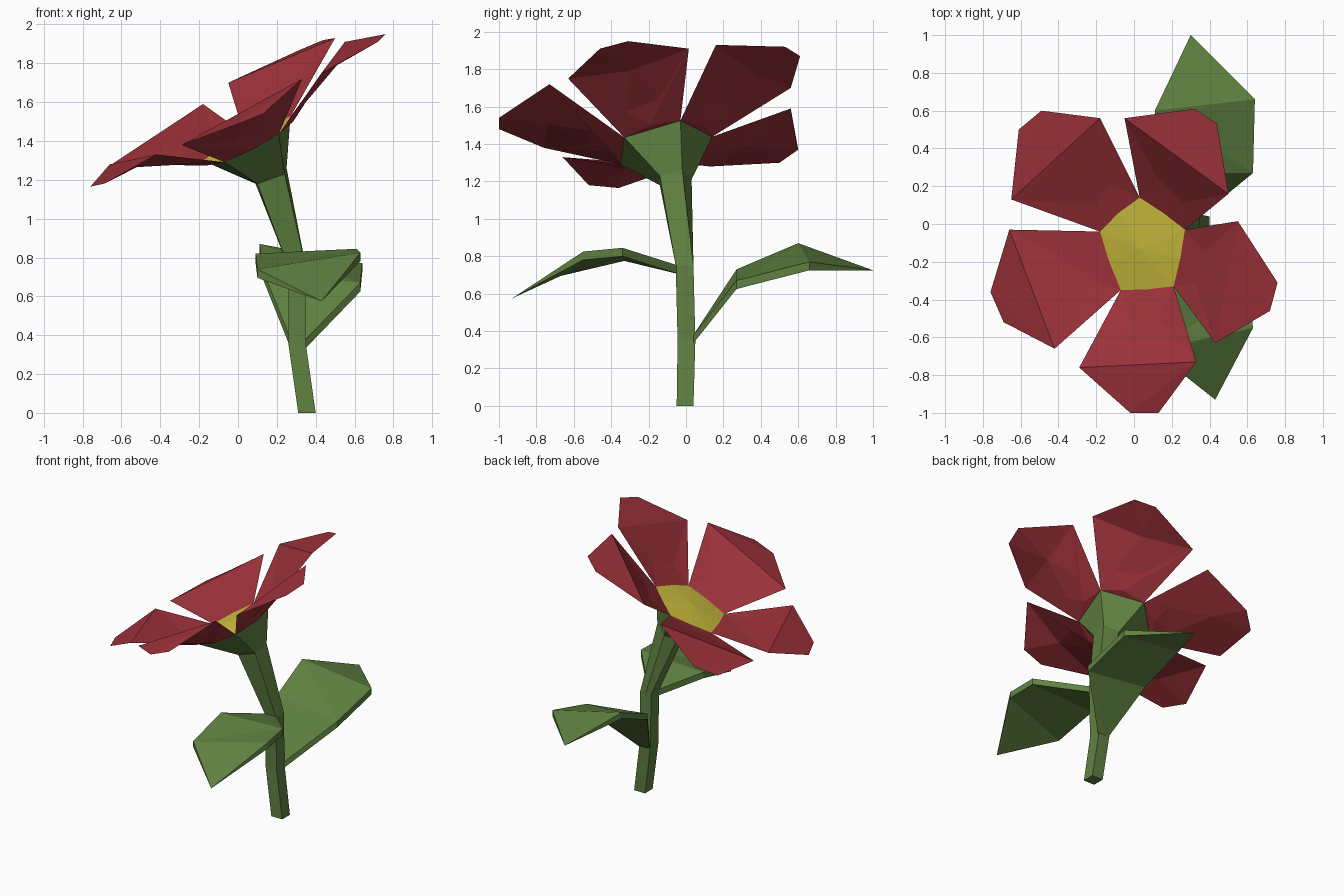
import bpy
import bmesh
from mathutils import Vector

cube = bpy.data.objects.get("Cube")
if cube:
    bpy.data.objects.remove(cube, do_unlink=True)


def make_material(name, red, green, blue):
    material = bpy.data.materials.new(name)
    material.use_nodes = True
    color = (red, green, blue, 1)
    material.diffuse_color = color
    for node in material.node_tree.nodes:
        if node.type == "BSDF_PRINCIPLED":
            node.inputs["Base Color"].default_value = color
    return material


def build(name, material, triangles):
    """Make a flat-shaded object from polygons given as lists of points."""
    bm = bmesh.new()
    for polygon in triangles:
        bm.faces.new([bm.verts.new(point) for point in polygon])
    bmesh.ops.remove_doubles(bm, verts=bm.verts, dist=0.0005)
    bmesh.ops.recalc_face_normals(bm, faces=bm.faces)
    mesh = bpy.data.meshes.new(name)
    bm.to_mesh(mesh)
    bm.free()
    mesh.materials.append(material)
    obj = bpy.data.objects.new(name, mesh)
    bpy.context.scene.collection.objects.link(obj)
    return obj


def fan(hub, outline, closed=True):
    """Triangles from a hub point to each edge of an outline."""
    count = len(outline) if closed else len(outline) - 1
    return [(hub, outline[i], outline[(i + 1) % len(outline)]) for i in range(count)]


def bridge(lower, upper):
    """Quads joining two rings with the same number of points."""
    count = len(lower)
    return [(lower[i], lower[(i + 1) % count], upper[(i + 1) % count], upper[i])
            for i in range(count)]


petal_red = make_material("petal red", 0.34, 0.032, 0.042)
leaf_green = make_material("leaf green", 0.115, 0.22, 0.053)
pollen_yellow = make_material("pollen yellow", 0.62, 0.53, 0.05)

# Tilted plane of the flower head
head_center = Vector((0.04, -0.13, 1.39))
head_normal = Vector((-0.5, -0.2, 1)).normalized()


def on_head(x, y):
    rise = 0.5 * (x - head_center.x) + 0.2 * (y - head_center.y)
    return Vector((x, y, head_center.z + rise))


# Corners lie between petals, bulges lie at the root of each petal
corners = [on_head(x, y) for x, y in
           [(0.27, -0.03), (0.21, -0.33), (-0.07, -0.35), (-0.18, -0.04), (0.03, 0.14)]]
bulges = []
for i, corner in enumerate(corners):
    middle = (corner + corners[(i + 1) % len(corners)]) / 2
    bulges.append(head_center + (middle - head_center) * 1.22)

# Flower centre: shallow ten-sided cone
rim = [point for pair in zip(corners, bulges) for point in pair]
build("flower_center", pollen_yellow, fan(head_center + head_normal * 0.02, rim))


# Stem: square lower rings running into the five-sided flower cup
def stem_ring(left, right, front, back, z):
    return [Vector(p) for p in
            [(right, back, z), (right, front, z), (left, front, z),
             (left, back, z), ((left + right) / 2, back, z)]]


stem_top = [Vector(p) for p in
            [(0.25, -0.02, 1.26), (0.24, -0.14, 1.23), (0.1, -0.14, 1.18),
             (0.09, -0.02, 1.18), (0.16, 0.03, 1.21)]]
rings = [stem_ring(0.31, 0.4, -0.05, 0.04, 0),
         stem_ring(0.26, 0.35, -0.045, 0.05, 0.35),
         stem_ring(0.26, 0.35, -0.055, 0.04, 0.75),
         stem_top]
stem_faces = [tuple(rings[0])]
for lower, upper in zip(rings, rings[1:]):
    stem_faces += bridge(lower, upper)
build("stem", leaf_green, stem_faces)
build("flower_cup", leaf_green, bridge(stem_top, corners))


# Petals: steep root panel, flatter tip panel, keeled underside
def petal(name, slot, *outer):
    start, end = corners[slot], corners[(slot + 1) % len(corners)]
    bulge = bulges[slot]
    side_a, tip_a, tip_b, side_b = [Vector(p) for p in outer]
    keel = (side_a + side_b) / 2 - head_normal * 0.045
    faces = fan(bulge, [start, side_a, side_b, end], closed=False)
    faces += [(side_a, tip_a, tip_b), (side_a, tip_b, side_b)]
    faces += fan(keel, [start, side_a, tip_a, tip_b, side_b, end])
    faces.append((start, bulge, end))
    build(name, petal_red, faces)


petal("left_petal", 0, (0.55, 0.015, 1.91), (0.76, -0.31, 1.95),
      (0.72, -0.46, 1.91), (0.43, -0.63, 1.75))
petal("front_petal", 1, (0.33, -0.73, 1.72), (0.13, -1, 1.54),
      (-0.02, -1, 1.48), (-0.29, -0.76, 1.38))
petal("right_petal", 2, (-0.42, -0.66, 1.33), (-0.69, -0.52, 1.18),
      (-0.76, -0.36, 1.165), (-0.66, -0.03, 1.28))
petal("back_right_petal", 3, (-0.65, 0.13, 1.28), (-0.61, 0.5, 1.3),
      (-0.49, 0.6, 1.37), (-0.18, 0.56, 1.59))
petal("back_left_petal", 4, (-0.05, 0.56, 1.7), (0.32, 0.61, 1.87),
      (0.44, 0.53, 1.92), (0.5, 0.16, 1.93))


# Leaves: folded blades with a thick rim and a sharp tip
def leaf(name, thickness, *points):
    top = [Vector(p) for p in points]
    tip = top[3]
    drop = Vector((0, 0, thickness))
    bottom = [p if p is tip else p - drop for p in top]
    faces = []
    for root_l, near_l, far_l, point, far_r, near_r, root_r in (top, bottom):
        faces += [(root_l, near_l, near_r), (root_l, near_r, root_r),
                  (near_l, far_l, near_r), (far_l, far_r, near_r),
                  (far_l, point, far_r)]
    for i in range(len(top)):
        j = (i + 1) % len(top)
        side = [top[i], top[j], bottom[j], bottom[i]]
        if top[i] is tip:
            side.pop(0)
        elif top[j] is tip:
            side.pop(1)
        faces.append(tuple(side))
    build(name, leaf_green, faces)


leaf("front_leaf", 0.045, (0.27, -0.04, 0.75), (0.09, -0.33, 0.82),
     (0.1, -0.67, 0.74), (0.43, -0.93, 0.575), (0.63, -0.55, 0.825),
     (0.61, -0.34, 0.845), (0.34, -0.04, 0.75))
leaf("back_leaf", 0.045, (0.27, 0.04, 0.38), (0.13, 0.27, 0.73),
     (0.11, 0.6, 0.87), (0.3, 1, 0.725), (0.64, 0.66, 0.77),
     (0.63, 0.27, 0.67), (0.35, 0.04, 0.38))
